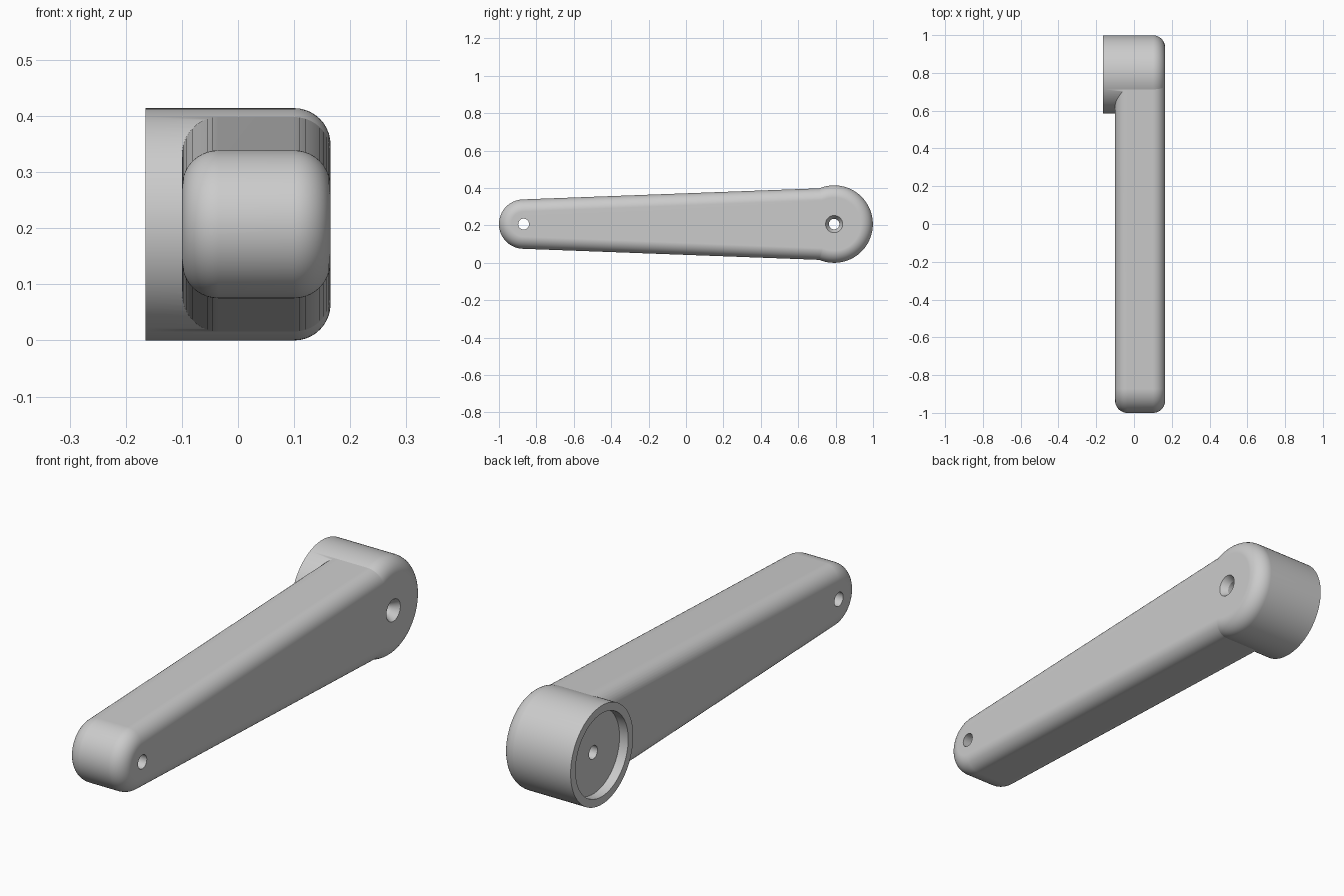
import bpy, bmesh, math

if "Cube" in bpy.data.objects:
    bpy.data.objects.remove(bpy.data.objects["Cube"])

MID_Z = 0.207
TIP_Y, HUB_Y = -0.868, 0.792
TIP_R, ARM_R, HUB_R = 0.132, 0.194, 0.207
LEFT, ARM_LEFT, RIGHT = -0.165, -0.10, 0.165
FILLET = 0.065

grey = bpy.data.materials.new("plain grey")
grey.diffuse_color = (0.6, 0.6, 0.6, 1)
grey.use_nodes = True
grey.node_tree.nodes["Principled BSDF"].inputs["Base Color"].default_value = grey.diffuse_color


def circle(y, r, n=96):
    """Outline of a round part in the side plane."""
    return [(y + r * math.cos(2 * math.pi * i / n), MID_Z + r * math.sin(2 * math.pi * i / n))
            for i in range(n)]


def arm_outline(inset, n=40):
    """Two arcs of different radius joined by their common tangents."""
    tilt = math.asin((ARM_R - TIP_R) / (HUB_Y - TIP_Y))
    a = math.pi / 2 + tilt
    points = []
    for y, r, start, end in ((HUB_Y, ARM_R, -a, a), (TIP_Y, TIP_R, a, 2 * math.pi - a)):
        for i in range(n + 1):
            t = start + (end - start) * i / n
            points.append((y + (r - inset) * math.cos(t), MID_Z + (r - inset) * math.sin(t)))
    return points


def loft(name, sections):
    """Skin (x, outline) sections into a closed solid."""
    bm = bmesh.new()
    rings = [[bm.verts.new((x, y, z)) for y, z in pts] for x, pts in sections]
    for a, b in zip(rings, rings[1:]):
        for i in range(len(a)):
            j = (i + 1) % len(a)
            bm.faces.new((a[i], a[j], b[j], b[i]))
    bm.faces.new(rings[0])
    bm.faces.new(rings[-1])
    bmesh.ops.recalc_face_normals(bm, faces=bm.faces)
    mesh = bpy.data.meshes.new(name)
    bm.to_mesh(mesh)
    bm.free()
    mesh.materials.append(grey)
    obj = bpy.data.objects.new(name, mesh)
    bpy.context.collection.objects.link(obj)
    return obj


def fillet(steps=10):
    """Quarter-round as (distance from the end face, inset) pairs, side to face."""
    for i in range(steps + 1):
        t = math.pi / 2 * i / steps
        yield FILLET * (1 - math.sin(t)), FILLET * (1 - math.cos(t))


def combine(target, other, operation):
    mod = target.modifiers.new(operation.lower(), 'BOOLEAN')
    mod.operation, mod.object, mod.solver = operation, other, 'EXACT'
    bpy.context.view_layer.objects.active = target
    bpy.ops.object.modifier_apply(modifier=mod.name)
    bpy.data.objects.remove(other)


# Tapered arm, rounded on both sides
left_side = [(ARM_LEFT + d, arm_outline(s)) for d, s in reversed(list(fillet()))]
right_side = [(RIGHT - d, arm_outline(s)) for d, s in fillet()]
arm = loft("lever_arm", left_side + right_side)

# Round hub, rounded on the right side only
hub = loft("hub", [(LEFT, circle(HUB_Y, HUB_R))]
           + [(RIGHT - d, circle(HUB_Y, HUB_R - s)) for d, s in fillet()])
combine(arm, hub, 'UNION')

# Shallow recess in the left face of the hub
combine(arm, loft("recess", [(LEFT - 0.05, circle(HUB_Y, 0.174)),
                             (LEFT + 0.04, circle(HUB_Y, 0.174))]), 'DIFFERENCE')

# Countersunk hole through the hub
combine(arm, loft("hub_hole", [(-0.3, circle(HUB_Y, 0.028, 40)),
                               (RIGHT - 0.03, circle(HUB_Y, 0.028, 40)),
                               (RIGHT, circle(HUB_Y, 0.046, 40)),
                               (0.3, circle(HUB_Y, 0.046, 40))]), 'DIFFERENCE')

# Plain hole through the tip
combine(arm, loft("tip_hole", [(-0.3, circle(TIP_Y, 0.029, 40)),
                               (0.3, circle(TIP_Y, 0.029, 40))]), 'DIFFERENCE')

# Smooth shading with crisp edges
bpy.ops.object.select_all(action='DESELECT')
arm.select_set(True)
bpy.context.view_layer.objects.active = arm
bpy.ops.object.shade_smooth_by_angle(angle=math.radians(30))
weighted = arm.modifiers.new("even shading", 'WEIGHTED_NORMAL')
weighted.keep_sharp = True
